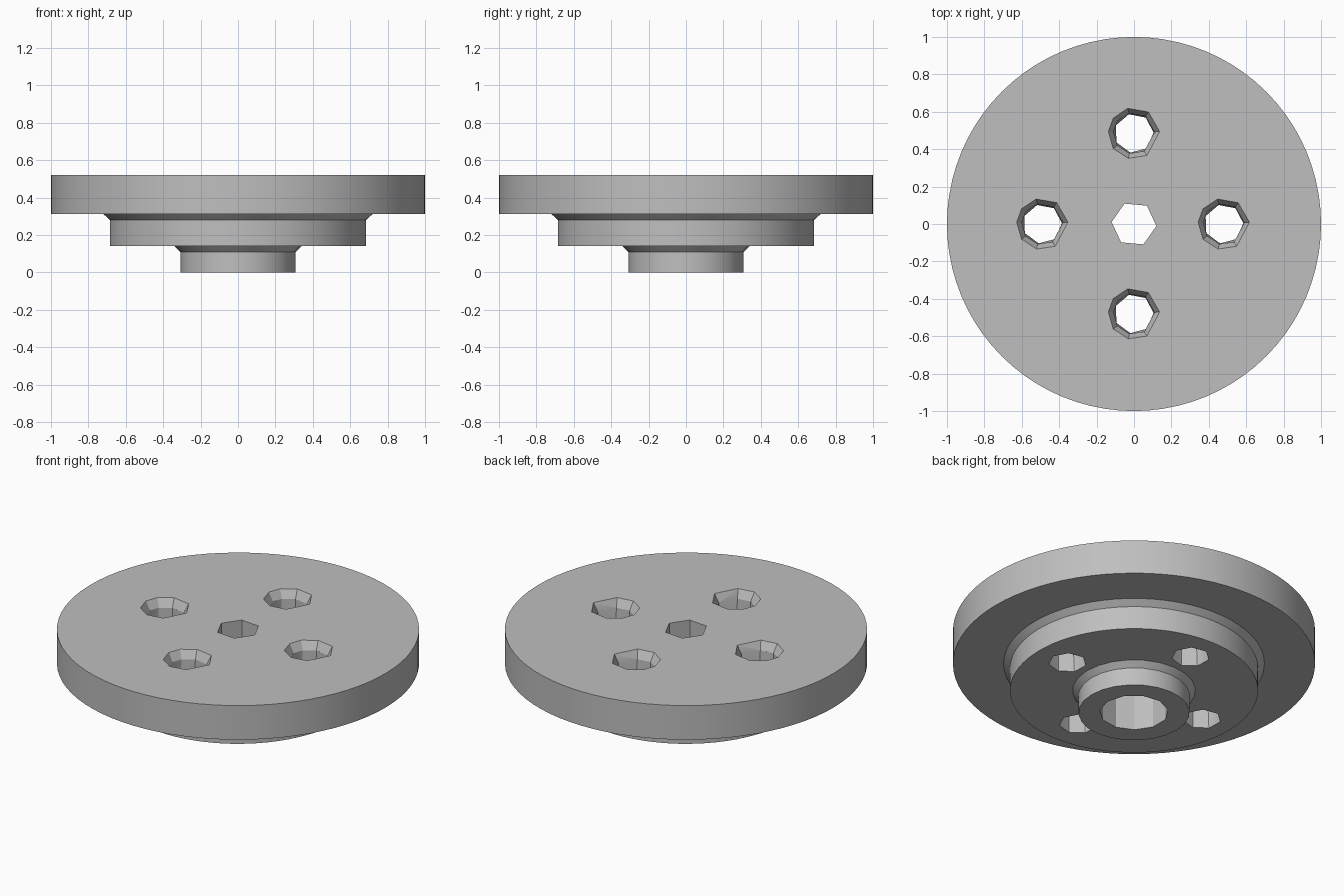
import bpy, bmesh
from math import sin, cos, radians

if "Cube" in bpy.data.objects:
    bpy.data.objects.remove(bpy.data.objects["Cube"])

grey = bpy.data.materials.new("light grey metal")
grey.use_nodes = True
COLOUR = (0.52, 0.52, 0.52, 1)
grey.diffuse_color = COLOUR
grey.node_tree.nodes["Principled BSDF"].inputs["Base Color"].default_value = COLOUR


def finish(name, bm):
    bmesh.ops.recalc_face_normals(bm, faces=bm.faces)
    mesh = bpy.data.meshes.new(name)
    bm.to_mesh(mesh)
    bm.free()
    mesh.materials.append(grey)
    obj = bpy.data.objects.new(name, mesh)
    bpy.context.collection.objects.link(obj)
    return obj


def regular(sides, turn=0):
    return [turn + 360 * i / sides for i in range(sides)]


def ring(bm, r, z, angles, centre=(0, 0)):
    return [bm.verts.new((centre[0] + r * cos(radians(a)),
                          centre[1] + r * sin(radians(a)), z)) for a in angles]


def turned(name, profile, sides):
    """Solid of revolution from (radius, height) pairs, capped at both ends."""
    bm = bmesh.new()
    rings = [ring(bm, r, z, regular(sides)) for r, z in profile]
    for low, high in zip(rings, rings[1:]):
        for i in range(sides):
            j = (i + 1) % sides
            bm.faces.new((low[i], low[j], high[j], high[i]))
    bm.faces.new(rings[0])
    bm.faces.new(rings[-1])
    return finish(name, bm)


def plug(name, lower, upper, centre=(0, 0)):
    """Convex cutter spanning two polygons given as (radius, height, angles)."""
    bm = bmesh.new()
    ring(bm, *lower, centre)
    ring(bm, *upper, centre)
    bmesh.ops.convex_hull(bm, input=bm.verts)
    bmesh.ops.dissolve_limit(bm, angle_limit=0.01, verts=bm.verts, edges=bm.edges)
    return finish(name, bm)


def combine(target, tool, operation):
    tool.hide_render = True
    mod = target.modifiers.new(tool.name, "BOOLEAN")
    mod.operation, mod.solver, mod.object = operation, "EXACT", tool
    bpy.context.view_layer.objects.active = target
    bpy.ops.object.modifier_apply(modifier=mod.name)
    bpy.data.objects.remove(tool)


# Flange disc with the stepped shoulder below it
flange = turned("flange", [(0.685, 0.14), (0.685, 0.28), (0.72, 0.312),
                           (1, 0.312), (1, 0.52)], 80)

# Hub with a flared root
hub = turned("hub", [(0.307, 0), (0.307, 0.108), (0.34, 0.14), (0.34, 0.2)], 24)
combine(flange, hub, "UNION")

# Centre hole: wide bore from below, hexagonal opening above
combine(flange, plug("bore", (0.19, -0.1, regular(11)), (0.19, 0.31, regular(11))),
        "DIFFERENCE")
hexagon = regular(6, -5)
combine(flange, plug("opening", (0.12, 0.25, hexagon), (0.12, 0.6, hexagon)),
        "DIFFERENCE")

# Four bolt holes with countersunk rims
rim = [4, 56, 104, 144, 176, 216, 257, 300]
shaft = regular(7, 2)
for centre in ((0.48, 0), (-0.49, 0), (0, 0.485), (0, -0.48)):
    combine(flange, plug("shaft", (0.104, 0.1, shaft), (0.11, 0.48, rim), centre),
            "DIFFERENCE")
    combine(flange, plug("countersink", (0.11, 0.47, rim), (0.165, 0.57, rim), centre),
            "DIFFERENCE")

# Smooth turned walls, crisp edges
flange.name = "stepped_flange"
bpy.ops.object.select_all(action="DESELECT")
flange.select_set(True)
bpy.context.view_layer.objects.active = flange
bpy.ops.object.shade_smooth_by_angle(angle=radians(28))
